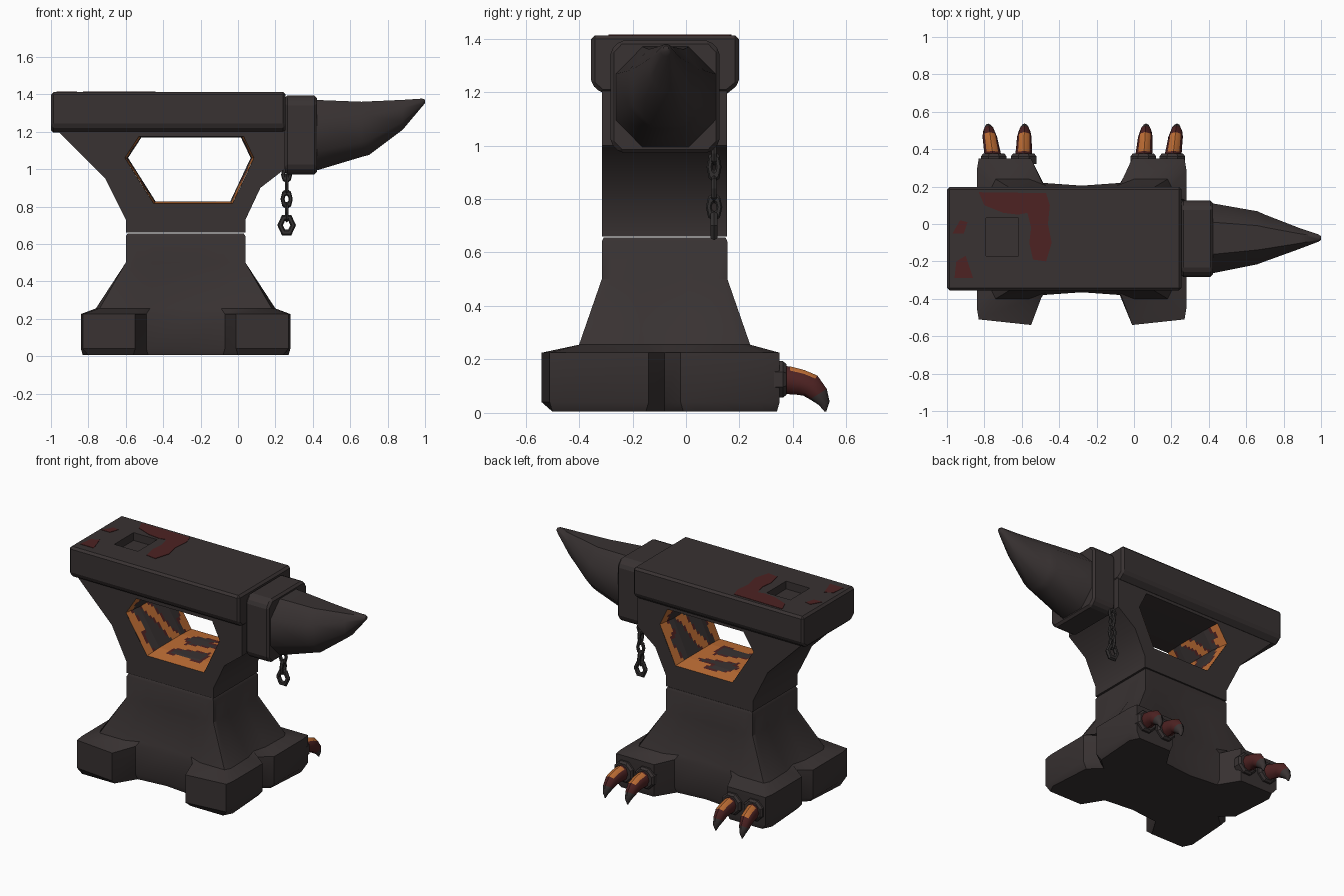
import bpy, bmesh, math

if "Cube" in bpy.data.objects:
    bpy.data.objects.remove(bpy.data.objects["Cube"])

CX, CY = -0.28, -0.08


def mat(name, rgb):
    m = bpy.data.materials.new(name)
    m.diffuse_color = (*rgb, 1)
    m.use_nodes = True
    m.node_tree.nodes["Principled BSDF"].inputs["Base Color"].default_value = m.diffuse_color
    return m


IRON = mat("dark iron", (0.040, 0.032, 0.032))
EMBER = mat("ember orange", (0.52, 0.155, 0.035))
RUST = mat("dark red", (0.075, 0.016, 0.016))
CHAIN = mat("chain iron", (0.032, 0.029, 0.029))


def build(name, verts, faces, mats=(IRON,), ids=None, bevel=0, closed=True):
    me = bpy.data.meshes.new(name)
    me.from_pydata(verts, [], faces)
    for m in mats:
        me.materials.append(m)
    if ids:
        for p, i in zip(me.polygons, ids):
            p.material_index = i
    bm = bmesh.new()
    bm.from_mesh(me)
    if closed:
        bmesh.ops.recalc_face_normals(bm, faces=bm.faces)
    bm.to_mesh(me)
    bm.free()
    ob = bpy.data.objects.new(name, me)
    bpy.context.collection.objects.link(ob)
    if bevel:
        b = ob.modifiers.new("bevel", "BEVEL")
        b.width, b.segments = bevel, 1
        b.limit_method, b.angle_limit = "ANGLE", math.radians(40)
    return ob


def smooth(ob, angle=35):
    bpy.ops.object.select_all(action="DESELECT")
    ob.select_set(True)
    bpy.context.view_layer.objects.active = ob
    bpy.ops.object.shade_smooth_by_angle(angle=math.radians(angle))


def loft(name, rings, mats=(IRON,), rule=None, bevel=0):
    """Skin equal-length rings; rule(segment, side) gives the material index."""
    n = len(rings[0])
    verts = [v for r in rings for v in r]
    faces, ids = [], []
    for i in range(len(rings) - 1):
        for j in range(n):
            k = (j + 1) % n
            faces.append((i * n + j, i * n + k, (i + 1) * n + k, (i + 1) * n + j))
            ids.append(rule(i, j) if rule else 0)
    faces += [tuple(range(n)), tuple(range(len(verts) - n, len(verts)))]
    ids += [0, 0]
    return build(name, verts, faces, mats, ids, bevel)


# Four-footed base: quadrant outlines mirrored into full rings
def base_ring(q, z, toe=0.0):
    r = q[::-1]
    pts = []
    for sx, sy, part in ((1, 1, q), (-1, 1, r), (-1, -1, q), (1, -1, r)):
        for x, y in part[:-1]:
            out = toe * (y > 0.4 and x < 0.4) if sy < 0 else 0
            pts.append((CX + sx * x, CY + sy * (y + out), z))
    return pts


sole = [(.45, 0), (.53, .07), (.55, .36), (.52, .42), (.28, .42), (.20, .29), (0, .27)]
foot = [(.48, 0), (.56, .06), (.56, .37), (.55, .43), (.27, .43), (.21, .30), (0, .285)]
ankle = [(.45, 0), (.475, .09), (.48, .28), (.46, .32), (.28, .32), (.19, .285), (0, .275)]
shin = [(.32, 0), (.32, .09), (.32, .20), (.32, .235), (.26, .235), (.17, .235), (0, .235)]
top = [(x * .97, y * .97) for x, y in shin]
smooth(loft("base_with_feet", [
    base_ring(sole, 0.005), base_ring(foot, 0.04, .03), base_ring(foot, 0.225, .03),
    base_ring(ankle, 0.255), base_ring(shin, 0.50), base_ring(shin, 0.64),
    base_ring(top, 0.656)]))

# Waist: matched outer and inner loops, front and back
outer = [(-.98, 1.22), (-.28, 1.22), (.25, 1.22), (.25, 1.0), (.12, .90), (.04, .73),
         (.04, .66), (-.60, .66), (-.60, .73), (-.71, .95), (-.87, 1.11)]
inner = [(-.53, 1.175), (-.25, 1.175), (.03, 1.175), (.085, 1.06), (.03, .94), (-.03, .815),
         (-.13, .815), (-.34, .815), (-.45, .815), (-.53, .94), (-.605, 1.06)]
Y0, Y1 = -0.315, 0.153
n = len(outer)
verts = [(x, y, z) for y in (Y0, Y1) for loop in (outer, inner) for x, z in loop]
faces = []
for i in range(n):
    k = (i + 1) % n
    faces += [(i, k, n + k, n + i), (2 * n + k, 2 * n + i, 3 * n + i, 3 * n + k),
              (k, i, 2 * n + i, 2 * n + k)]
smooth(build("waist", verts, faces, closed=False), 30)

# Glowing lining of the opening: fine grid, each wall a dark plate framed by ember veins
corners = [(inner[i], kind) for i, kind in ((0, 0), (2, 1), (3, 1), (5, 2), (8, 1), (10, 1))]
NY = 24


def vein(kind, t, length, y):
    if kind == 0:
        return 0
    wob = .012 * math.sin(31 * y + 9 * t) + .010 * math.sin(47 * y + 23 * t * length)
    edge = min(y - Y0, Y1 - y) + wob
    if kind == 2:                                   # floor: mostly ember, two dark plates
        d = min(edge, t * length, (1 - t) * length) + wob
        d = min(d, abs(y - CY + .12 * (t - .5)) + .05)
        lim = .085
    else:                                           # sides: vein at rim and across the middle
        d = min(edge, abs(y - CY + .15 * (t - .5)) + .02 + wob)
        lim = .055
    return 1 if d < lim else 2 if d < lim + .014 else 0


verts, faces, ids = [], [], []
for w, (a, kind) in enumerate(corners):
    b = corners[(w + 1) % 6][0]
    length = math.dist(a, b)
    steps = max(4, round(length / .02))
    start = len(verts)
    for i in range(steps + 1):
        t = i / steps
        x, z = a[0] + (b[0] - a[0]) * t, a[1] + (b[1] - a[1]) * t
        for j in range(NY + 1):
            s = 1 - .05 * min(1, 4 * min(j, NY - j) / NY)   # narrows toward the middle
            verts.append((-.26 + (x + .26) * s, Y0 + (Y1 - Y0) * j / NY, 1.06 + (z - 1.06) * s))
    for i in range(steps):
        for j in range(NY):
            p = start + i * (NY + 1) + j
            faces.append((p, p + 1, p + NY + 2, p + NY + 1))
            ids.append(vein(kind, (i + .5) / steps, length, Y0 + (Y1 - Y0) * (j + .5) / NY))
lining = build("opening_lining", verts, faces, (IRON, EMBER, RUST), ids, closed=False)
for p in lining.data.polygons:                      # face the middle of the opening
    c = p.center
    if (c.x + .26) * p.normal.x + (c.z - 1.0) * p.normal.z > 0:
        p.flip()

# Top slab with chamfered underside and a square tool hole
profile = [(-.355, 1.23), (-.315, 1.195), (.155, 1.195), (.198, 1.23), (.198, 1.412), (-.355, 1.412)]
slab = loft("top_slab", [[(x, y, z) for y, z in profile] for x in (-1.0, .255)], bevel=.014)
bpy.ops.mesh.primitive_cube_add(location=(-.705, -.07, 1.43))
cutter = bpy.context.object
cutter.name = "tool_hole_cutter"
cutter.scale = (.087, .102, .07)
cutter.data.materials.append(IRON)
cutter.hide_render = True
cutter.hide_set(True)
cut = slab.modifiers.new("tool hole", "BOOLEAN")
cut.object, cut.operation = cutter, "DIFFERENCE"


# Red stains on the slab
def stain(name, pts):
    m = len(pts)
    loop = [(x, y, z) for z in (1.408, 1.4145) for x, y in pts]
    build(name, loop, [tuple(range(m)), tuple(range(m, 2 * m))] +
          [(i, (i + 1) % m, (i + 1) % m + m, i + m) for i in range(m)], (RUST,))


stain("stain_large", [(-.83, .17), (-.80, .10), (-.70, .06), (-.62, .05), (-.57, .06), (-.55, -.02),
                      (-.56, -.10), (-.54, -.19), (-.47, -.20), (-.44, -.10), (-.46, 0),
                      (-.45, .10), (-.47, .165)])
stain("stain_corner", [(-.96, -.29), (-.86, -.29), (-.88, -.23), (-.90, -.17), (-.95, -.20)])
stain("stain_edge", [(-.97, -.05), (-.91, -.05), (-.89, .01), (-.93, .02)])


# Horn collar and horn: chamfered-square sections along x
def section(x, y0, y1, z0, z1, c):
    a, b = c * (y1 - y0), c * (z1 - z0)
    return [(x, y0 + a, z0), (x, y1 - a, z0), (x, y1, z0 + b), (x, y1, z1 - b),
            (x, y1 - a, z1), (x, y0 + a, z1), (x, y0, z1 - b), (x, y0, z0 + b)]


loft("horn_collar", [section(x, -.283, .126, .972, 1.393, .09) for x in (.25, .422)], bevel=.014)
smooth(loft("horn", [section(*r, .27) for r in (
    (.41, -.265, .112, .99, 1.37), (.66, -.215, .068, 1.065, 1.36),
    (.70, -.20, .05, 1.075, 1.362), (.88, -.135, -.02, 1.21, 1.37),
    (.985, -.095, -.055, 1.335, 1.377), (1.0, -.085, -.065, 1.352, 1.372))]), 45)

# Claws on the back feet: y, z, radius, tilt of each ring
spine = [(.34, .125, .052, 0), (.385, .122, .052, 5), (.43, .114, .048, 15), (.465, .102, .046, 35),
         (.495, .070, .037, 58), (.517, .036, .021, 72), (.521, .006, .004, 90)]


def claw_colour(seg, side):
    if seg >= 4:
        return 0
    return 1 if side in (1, 2) and 1 <= seg <= 2 else 2


for num, (x0, splay) in enumerate(((-.75, -.03), (-.59, .005), (.05, .015), (.205, .025)), 1):
    rings = []
    for y, z, r, tilt in spine:
        t = math.radians(tilt)
        ring = []
        for j in range(8):
            a = math.tau * (j - .0) / 8
            h = r * math.sin(a)
            ring.append((x0 + splay * (y - .34) / .18 + .85 * r * math.cos(a),
                         y + h * math.sin(t), z + h * math.cos(t)))
        rings.append(ring)
    smooth(loft(f"claw_{num}", rings, (IRON, EMBER, RUST), claw_colour), 50)
    loft(f"claw_socket_{num}", [[(x0 + r * math.cos(math.tau * (j + .5) / 8), y,
                                  .125 + r * math.sin(math.tau * (j + .5) / 8)) for j in range(8)]
                                for y, r in ((.32, .074), (.362, .074), (.376, .062))])

# Hanging chain: alternating links
for num, (z, high, wide, turn) in enumerate(((.97, .09, .06, 0), (.92, .12, .056, 90),
                                             (.84, .11, .066, 0), (.77, .11, .062, 90),
                                             (.70, .125, .10, 0)), 1):
    tube = .015 if num == 5 else .011
    bpy.ops.mesh.primitive_torus_add(major_segments=6 if num == 5 else 8, minor_segments=6,
                                     major_radius=wide / 2 - tube, minor_radius=tube,
                                     location=(.26, .105, z),
                                     rotation=(math.pi / 2, 0, math.radians(turn)))
    link = bpy.context.object
    link.name = f"chain_link_{num}"
    link.scale.y = high / wide
    link.data.materials.append(CHAIN)
